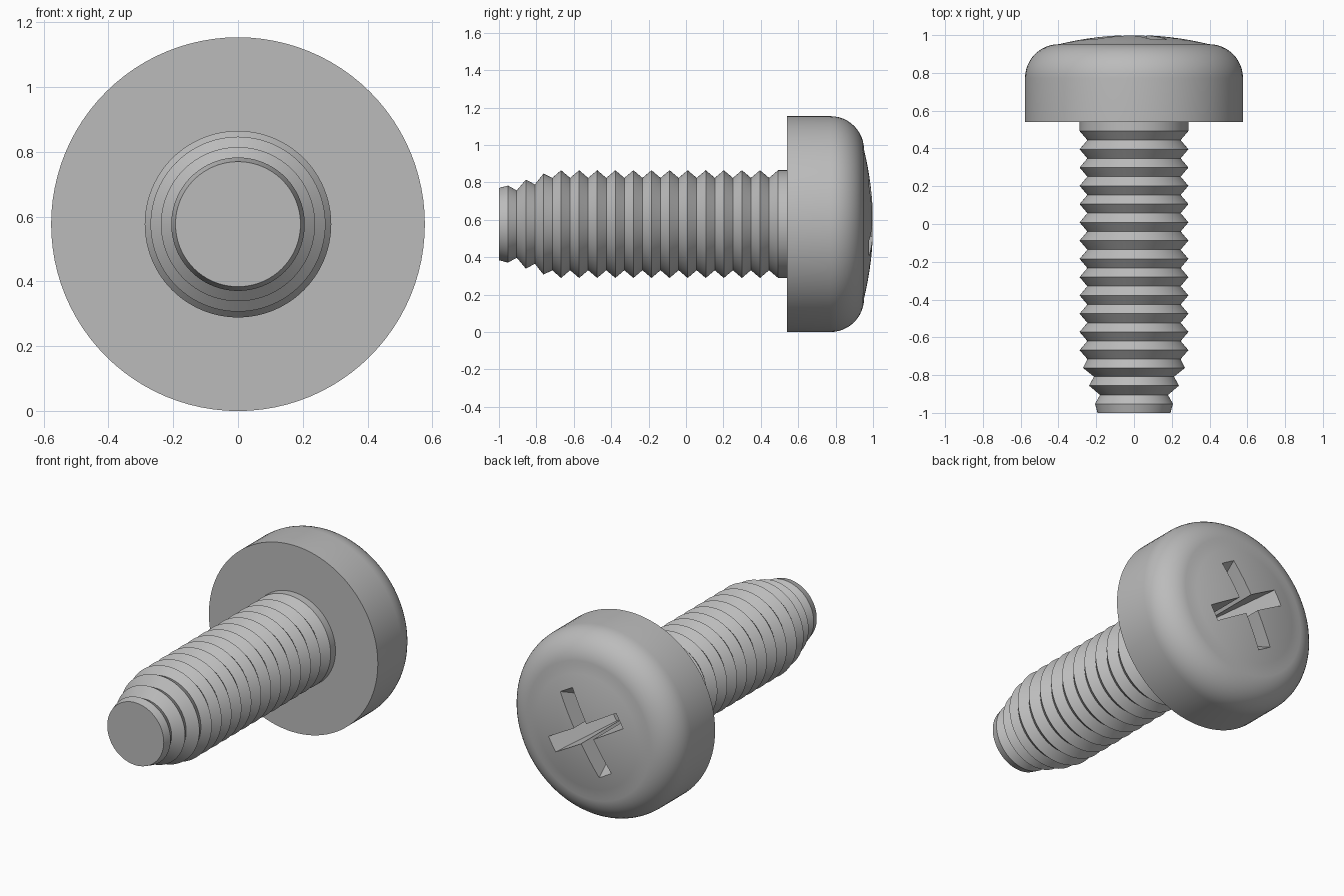
import bpy, bmesh
from math import sin, cos, pi, radians
from mathutils import Matrix, Vector

cube = bpy.data.objects.get("Cube")
if cube:
    bpy.data.objects.remove(cube, do_unlink=True)

HEAD_R = 0.577
AXIS_Z = HEAD_R

steel = bpy.data.materials.new("grey steel")
steel.use_nodes = True
steel.diffuse_color = (0.5, 0.5, 0.5, 1)
steel.node_tree.nodes["Principled BSDF"].inputs["Base Color"].default_value = (0.5, 0.5, 0.5, 1)


def add_object(name, bm):
    bmesh.ops.recalc_face_normals(bm, faces=bm.faces[:])
    mesh = bpy.data.meshes.new(name)
    bm.to_mesh(mesh)
    bm.free()
    mesh.materials.append(steel)
    obj = bpy.data.objects.new(name, mesh)
    bpy.context.collection.objects.link(obj)
    return obj


def lathe(name, profile, steps=96):
    """Revolve (radius, y) points about the screw axis."""
    bm = bmesh.new()
    verts = [bm.verts.new((r, y, AXIS_Z)) for r, y in profile]
    edges = [bm.edges.new(pair) for pair in zip(verts, verts[1:])]
    bmesh.ops.spin(bm, geom=verts + edges, cent=(0, 0, AXIS_Z), axis=(0, 1, 0),
                   angle=2 * pi, steps=steps)
    bmesh.ops.remove_doubles(bm, verts=bm.verts[:], dist=1e-4)
    return add_object(name, bm)


def slot_cutter(name, angle):
    """Blade with slanted ends that narrows towards the bottom of the recess."""
    half_w, top, bottom = 0.048, 1.05, 0.60
    half_top, half_bottom = 0.30, 0.09
    bm = bmesh.new()
    outline = [(-half_top, top), (half_top, top), (half_bottom, bottom), (-half_bottom, bottom)]
    face = bm.faces.new([bm.verts.new((x, y, -half_w)) for x, y in outline])
    side = bmesh.ops.extrude_face_region(bm, geom=[face])["geom"]
    bmesh.ops.translate(bm, vec=(0, 0, 2 * half_w),
                        verts=[v for v in side if isinstance(v, bmesh.types.BMVert)])
    turn = Matrix.Rotation(-angle, 4, 'Y')
    bm.transform(Matrix.Translation(Vector((0, 0, AXIS_Z))) @ turn)
    cutter = add_object(name, bm)
    cutter.hide_render = True
    return cutter


def shade(obj):
    bpy.ops.object.select_all(action='DESELECT')
    obj.select_set(True)
    bpy.context.view_layer.objects.active = obj
    bpy.ops.object.shade_smooth_by_angle(angle=radians(25))


# Head: flat underside, straight rim, rounded shoulder, shallow dome
FILLET, SHOULDER_Y, DOME_H = 0.18, 0.772, 0.048
inner_r = HEAD_R - FILLET
head_profile = [(0, 0.54), (HEAD_R, 0.54)]
for i in range(13):
    a = i / 12 * pi / 2
    head_profile.append((inner_r + FILLET * cos(a), SHOULDER_Y + FILLET * sin(a)))
for i in range(1, 9):
    t = 1 - i / 8
    head_profile.append((inner_r * t, 1 - DOME_H * t * t))
head = lathe("head", head_profile)

# Cross recess in the dome
for name, angle in (("recess_cutter_a", radians(60)), ("recess_cutter_b", radians(150))):
    cutter = slot_cutter(name, angle)
    cut = head.modifiers.new("recess", 'BOOLEAN')
    cut.operation, cut.solver, cut.object = 'DIFFERENCE', 'EXACT', cutter
    bpy.context.view_layer.objects.active = head
    bpy.ops.object.modifier_apply(modifier=cut.name)
    bpy.data.objects.remove(cutter, do_unlink=True)
shade(head)

# Shank: tapered lead-in, then evenly pitched thread ridges
PITCH, CREST, ROOT, FIRST = 0.0967, 0.288, 0.247, -0.668
shank_profile = [(0, -1), (0.193, -1), (0.206, -0.952), (0.18, -0.905), (0.238, -0.856),
                 (0.212, -0.808), (0.27, -0.762), (0.247, -0.715)]
for i in range(13):
    y = FIRST + i * PITCH
    shank_profile.append((CREST, y))
    if i < 12:
        shank_profile.append((ROOT, y + PITCH / 2))
shank_profile += [(CREST, 0.55), (0, 0.55)]
shade(lathe("threaded_shank", shank_profile))
